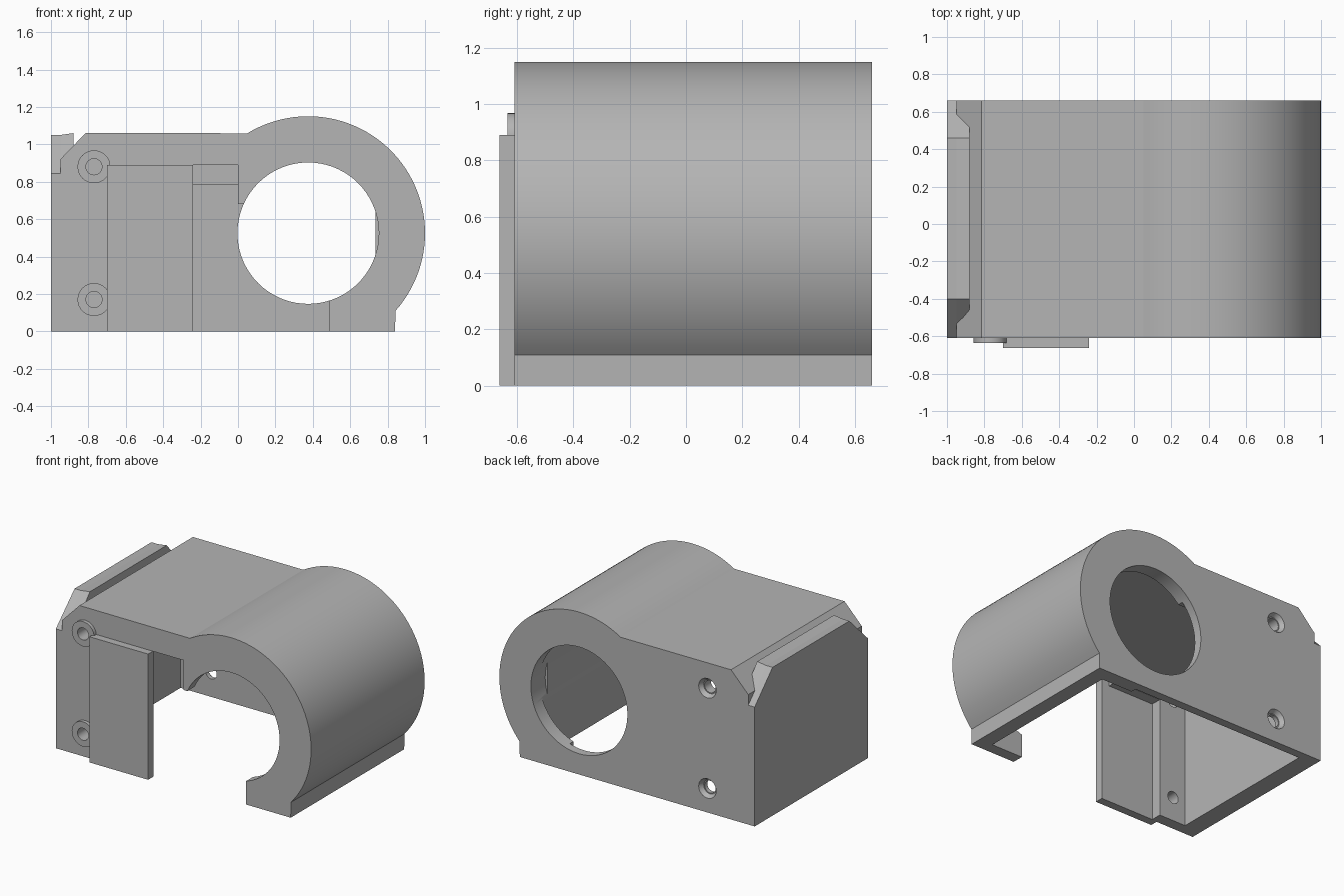
import bpy, bmesh, math

if "Cube" in bpy.data.objects:
    bpy.data.objects.remove(bpy.data.objects["Cube"], do_unlink=True)

grey = bpy.data.materials.new("plain grey")
grey.use_nodes = True
grey.diffuse_color = (0.46, 0.46, 0.46, 1)
grey.node_tree.nodes["Principled BSDF"].inputs["Base Color"].default_value = grey.diffuse_color


def loft(name, sections):
    """Solid skinned through matching closed sections."""
    bm = bmesh.new()
    rings = [[bm.verts.new(p) for p in s] for s in sections]
    n = len(rings[0])
    for a, b in zip(rings, rings[1:]):
        for i in range(n):
            j = (i + 1) % n
            bm.faces.new((a[i], a[j], b[j], b[i]))
    bm.faces.new(rings[0])
    bm.faces.new(rings[-1][::-1])
    bmesh.ops.recalc_face_normals(bm, faces=bm.faces)
    mesh = bpy.data.meshes.new(name)
    bm.to_mesh(mesh)
    bm.free()
    mesh.materials.append(grey)
    ob = bpy.data.objects.new(name, mesh)
    bpy.context.collection.objects.link(ob)
    return ob


def extrude(name, outline, y0, y1):
    return loft(name, [[(x, y, z) for x, z in outline] for y in (y0, y1)])


def box(name, x0, x1, y0, y1, z0, z1):
    return extrude(name, [(x0, z0), (x1, z0), (x1, z1), (x0, z1)], y0, y1)


def circle(x, z, r, n=32):
    return [(x + r * math.cos(math.tau * i / n), z + r * math.sin(math.tau * i / n)) for i in range(n)]


def rod(name, x, z, r0, r1, y0, y1, n=32):
    return loft(name, [[(px, y, pz) for px, pz in circle(x, z, r, n)] for r, y in ((r0, y0), (r1, y1))])


def cut(target, cutter):
    mod = target.modifiers.new("cut", "BOOLEAN")
    mod.operation = "DIFFERENCE"
    mod.solver = "EXACT"
    mod.object = cutter
    bpy.context.view_layer.objects.active = target
    bpy.ops.object.modifier_apply(modifier=mod.name)
    bpy.data.objects.remove(cutter, do_unlink=True)


def smooth(ob):
    bpy.ops.object.select_all(action="DESELECT")
    ob.select_set(True)
    bpy.context.view_layer.objects.active = ob
    bpy.ops.object.shade_smooth_by_angle(angle=math.radians(25))


FRONT, BACK = -0.61, 0.66
CX, CZ = 0.375, 0.525

# Housing: flat block running into a round barrel
outline = [(-1, 0), (0.84, 0)]
for i in range(49):
    a = math.radians(-41.7 + (121.3 + 41.7) * i / 48)
    outline.append((CX + 0.625 * math.cos(a), CZ + 0.625 * math.sin(a)))
outline += [(-0.815, 1.06), (-0.95, 0.92), (-0.95, 0.845), (-1, 0.845)]
housing = extrude("housing", outline, FRONT, BACK)

# Hollow interior, open at the bottom, with a shallow recess in the back wall
cut(housing, box("cavity", -0.87, 0.735, -0.53, 0.56, -0.1, 0.95))
cut(housing, box("back_recess", -0.87, 0.49, 0.5, 0.6, -0.1, 0.785))

# Round openings in both end walls
cut(housing, rod("front_bore", CX, CZ, 0.378, 0.378, -0.8, -0.4, 72))
cut(housing, rod("back_bore", CX, CZ, 0.378, 0.378, 0.5, 0.8, 72))

# Front wall opening, and the pocket behind the raised panel
cut(housing, box("side_opening", -0.3, 0, -0.8, -0.4, -0.1, 0.89))
cut(housing, box("lower_opening", -0.1, 0.49, -0.8, -0.4, -0.1, 0.68))
cut(housing, box("panel_pocket", -0.66, -0.2, -0.8, -0.4, -0.1, 0.85))

# Screw holes, with raised collars in front and countersinks behind
for level, z in (("lower", 0.17), ("upper", 0.88)):
    cut(housing, rod("front_hole", -0.77, z, 0.043, 0.043, -0.8, -0.4))
    cut(housing, rod("back_hole", -0.63, z, 0.043, 0.043, 0.4, 0.8))
    cut(housing, rod("countersink", -0.63, z, 0.05, 0.075, 0.63, 0.67))
    collar = rod(level + "_screw_collar", -0.77, z, 0.088, 0.088, -0.635, -0.6)
    cut(collar, rod("collar_hole", -0.77, z, 0.043, 0.043, -0.8, -0.4))
    smooth(collar)
smooth(housing)

# Raised panel on the front
box("front_panel", -0.70, -0.24, -0.663, -0.605, 0, 0.89)

# Tapered lip standing along the top of the right side
outer = [(-0.61, 0.82), (-0.61, 0.845), (-0.4, 1.05), (0.46, 1.05), (0.66, 0.845), (0.66, 0.82)]
inner = [(-0.47, 0.9), (-0.47, 0.98), (-0.4, 1.06), (0.46, 1.06), (0.53, 0.98), (0.53, 0.9)]
loft("side_lip", [[(x, y, z) for y, z in s] for x, s in ((-1, outer), (-0.95, outer), (-0.88, inner))])
